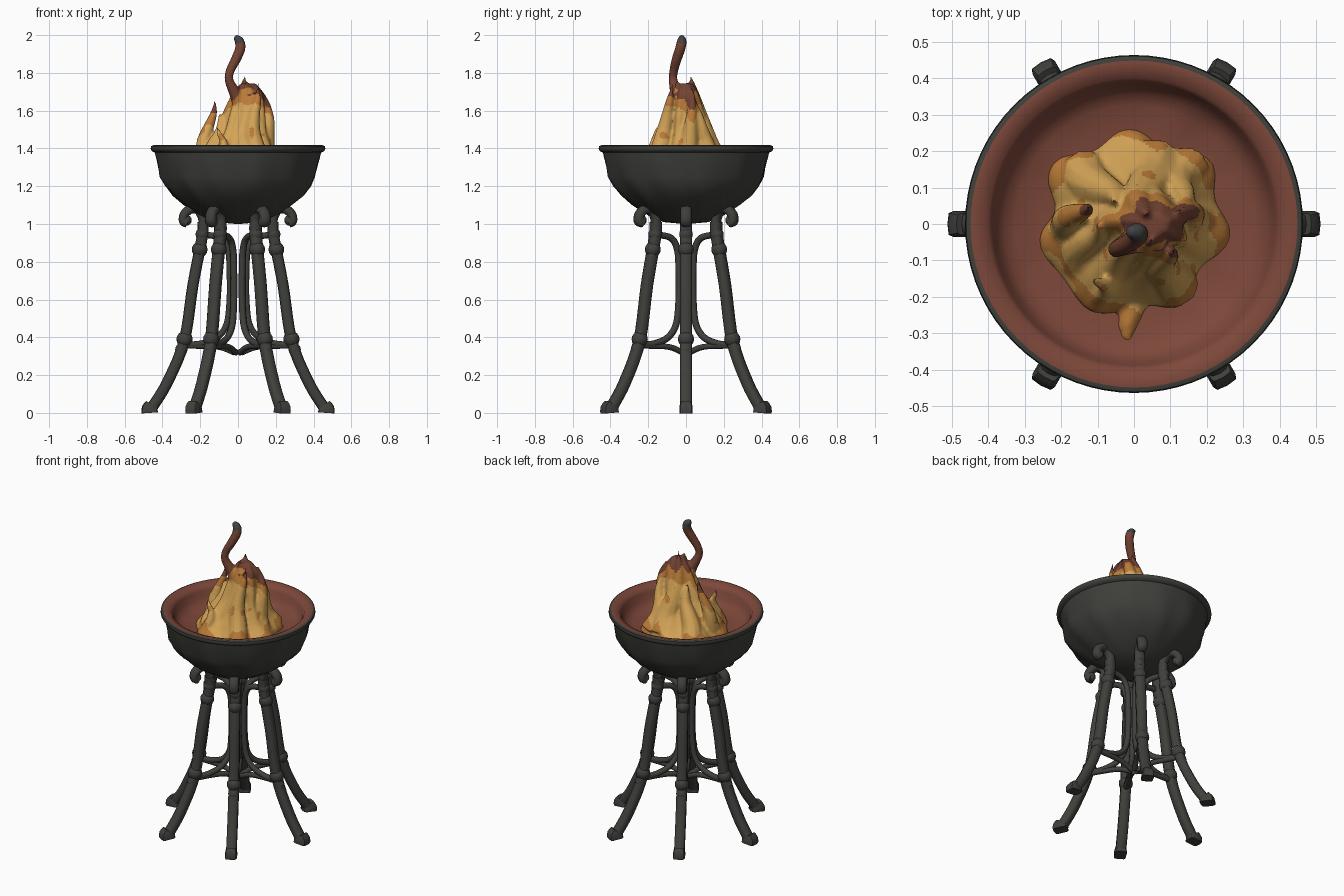
import bpy, bmesh, math
from mathutils import Vector, Matrix, noise

if "Cube" in bpy.data.objects:
    bpy.data.objects.remove(bpy.data.objects["Cube"])


def material(name, rgb):
    m = bpy.data.materials.new(name)
    m.diffuse_color = (*rgb, 1)
    m.use_nodes = True
    m.node_tree.nodes["Principled BSDF"].inputs["Base Color"].default_value = m.diffuse_color
    return m


IRON = material("dark iron", (0.05, 0.052, 0.045))
RUST = material("rust red", (0.205, 0.064, 0.042))
YELLOW = material("flame yellow", (0.66, 0.37, 0.095))
ORANGE = material("flame orange", (0.5, 0.2, 0.04))
EMBER = material("ember red", (0.17, 0.055, 0.032))
ASH = material("smoke grey", (0.055, 0.055, 0.055))


def smooth(ob, angle):
    bpy.ops.object.select_all(action='DESELECT')
    ob.select_set(True)
    bpy.context.view_layer.objects.active = ob
    bpy.ops.object.shade_smooth_by_angle(angle=math.radians(angle))


def finish(name, bm, mats, angle=50):
    bmesh.ops.recalc_face_normals(bm, faces=bm.faces)
    me = bpy.data.meshes.new(name)
    bm.to_mesh(me)
    bm.free()
    for m in mats:
        me.materials.append(m)
    ob = bpy.data.objects.new(name, me)
    bpy.context.collection.objects.link(ob)
    smooth(ob, angle)
    return ob


def spline(pts, steps):
    """Catmull-Rom through tuples of any length."""
    p = [Vector(q) for q in pts]
    p = [p[0] * 2 - p[1]] + p + [p[-1] * 2 - p[-2]]
    out = []
    for i in range(1, len(p) - 2):
        a, b, c, d = p[i - 1:i + 3]
        for s in range(steps):
            t = s / steps
            out.append(0.5 * (2 * b + (c - a) * t + (2 * a - 5 * b + 4 * c - d) * t * t
                              + (3 * b - a - 3 * c + d) * t ** 3))
    return out + [p[-2]]


def tube(bm, pts, sides=10, steps=5, power=1.0, flat=1.0):
    """Sweep along (x, y, z, half width); power < 1 squares the section."""
    q = spline(pts, steps)
    pos = [Vector(v[:3]) for v in q]
    rings = []
    for i, v in enumerate(q):
        t = (pos[min(i + 1, len(q) - 1)] - pos[max(i - 1, 0)]).normalized()
        n = Vector((0, 1, 0))
        n = (n - t * t.dot(n)).normalized()
        b = t.cross(n)
        w = max(v[3], .003)
        ring = []
        for k in range(sides):
            a = 2 * math.pi * (k + 0.5) / sides
            c, s = math.cos(a), math.sin(a)
            c = math.copysign(abs(c) ** power, c)
            s = math.copysign(abs(s) ** power, s)
            ring.append(bm.verts.new(pos[i] + n * c * w + b * s * w * flat))
        rings.append(ring)
    for r0, r1 in zip(rings, rings[1:]):
        for k in range(sides):
            j = (k + 1) % sides
            bm.faces.new((r0[k], r0[j], r1[j], r1[k]))
    bm.faces.new(rings[0][::-1])
    bm.faces.new(rings[-1])


def radial(rows, w):
    """Path in the leg's own plane from (radius, height) pairs."""
    return [(r, 0, z, w) for r, z in rows]


def ball(bm, x, z, s):
    mat = Matrix.Translation((x, 0, z)) @ Matrix.Scale(s, 4)
    bmesh.ops.create_uvsphere(bm, u_segments=12, v_segments=8, radius=1, matrix=mat)


# Legs: shaft, foot, collars, scroll hook and inner brace, repeated six times
def leg_mesh():
    bm = bmesh.new()
    tube(bm, radial([(.46, .02), (.375, .16), (.285, .38), (.238, .68), (.19, .93), (.186, 1.01)], .032),
         power=.7, flat=.92)
    # splayed foot
    tube(bm, [(.467, 0, 0, .036), (.467, 0, .022, .036), (.455, 0, .045, .03)], steps=2, power=.4, flat=1.2)
    # collars
    for r, z, s in ((.283, .39, .043), (.3, .335, .033), (.203, .865, .042), (.189, .945, .036)):
        ball(bm, r, z, s)
    # scroll hook at the top
    tube(bm, radial([(.186, .97), (.187, 1.03), (.212, 1.075), (.252, 1.078), (.284, 1.05), (.288, 1.015),
                     (.268, 1.005)], .03), power=.8, flat=.82)
    ball(bm, .274, 1.02, .029)
    # inner brace, bowed from lower collar to upper collar
    tube(bm, radial([(.28, .36), (.19, .368), (.11, .4), (.06, .47), (.044, .6), (.044, .75),
                     (.052, .86), (.09, .925), (.18, .945)], .018), sides=8)
    # lower spur
    tube(bm, radial([(.285, .355), (.11, .35), (.016, .318)], .016), sides=8)
    return bm


for i in range(6):
    bm = leg_mesh()
    bm.transform(Matrix.Rotation(i * math.pi / 3, 4, 'Z'))
    finish(f"leg_{i + 1}", bm, [IRON])

# Bowl: iron shell with hammered bulges, rust-red lining from the rim inwards
outer = [(.01, 1), (.12, 1.01), (.2, 1.045), (.285, 1.1), (.345, 1.15), (.388, 1.2), (.412, 1.25),
         (.434, 1.35), (.44, 1.378), (.455, 1.385), (.463, 1.398), (.46, 1.412), (.448, 1.417)]
inner = [(.4, 1.405), (.388, 1.385), (.378, 1.345), (.355, 1.315), (.325, 1.3), (.25, 1.288), (.01, 1.28)]
bm = bmesh.new()
N = 72
rings = []
for i, (r, z) in enumerate(outer + inner):
    ring = []
    for k in range(N):
        a = 2 * math.pi * k / N
        c, s = math.cos(a), math.sin(a)
        rr, zz = r, z
        if i < len(outer) and 1.04 < z < 1.36:
            w = math.sin(math.pi * (z - 1.04) / .32)
            rr += w * (.007 * math.sin(12 * a + 9 * z) + .012 * noise.noise((4 * c, 4 * s, z * 9)))
        elif i > len(outer) + 2:
            zz += .008 * noise.noise((r * 9 * c, r * 9 * s, 3))
        ring.append(bm.verts.new((rr * c, rr * s, zz)))
    rings.append(ring)
for i, (r0, r1) in enumerate(zip(rings, rings[1:])):
    for k in range(N):
        j = (k + 1) % N
        bm.faces.new((r0[k], r0[j], r1[j], r1[k])).material_index = int(i >= len(outer) - 1)
bm.faces.new(rings[0][::-1])
bm.faces.new(rings[-1]).material_index = 1
finish("bowl", bm, [IRON, RUST])

# Fire: a fluted core plus tapering tongues, fused by a voxel remesh
bm = bmesh.new()
core = [(1.27, .25), (1.31, .24), (1.36, .2), (1.42, .16), (1.5, .12), (1.6, .095), (1.69, .07), (1.745, .035)]
tube(bm, [(0, 0, z, r) for z, r in core], sides=64, steps=8)
for v in bm.verts:
    up = min(1, max(0, (v.co.z - 1.38) / .3))
    a = math.atan2(v.co.y, v.co.x)
    f = 1 + .09 * math.sin(7 * a + 7 * v.co.z) + .16 * noise.noise((2 * math.cos(a), 2 * math.sin(a), v.co.z * 4))
    v.co.x = .055 * up + v.co.x * f * (1 + .1 * up)
    v.co.y *= f * (1 - .1 * up)
# each tongue: base x, y, tip x, y, z, base radius
for bx, by, tx, ty, tz, r in (
        (-.19, -.02, -.135, .05, 1.67, .055), (-.14, -.1, -.1, 0, 1.6, .06), (.18, 0, .13, .04, 1.72, .065),
        (.1, -.17, .09, -.07, 1.75, .065), (.04, .16, .03, .02, 1.8, .085), (.15, .16, .12, .05, 1.66, .06),
        (-.08, -.21, -.1, -.15, 1.53, .04), (-.06, -.15, .07, -.04, 1.79, .055), (-.13, .14, -.05, .06, 1.63, .07)):
    path = []
    for s in range(6):
        t = s / 5
        sway = .018 * math.sin(2 * math.pi * t + 20 * bx)
        e = t ** .7
        path.append((bx + (tx - bx) * e + sway, by + (ty - by) * e, 1.3 + (tz - 1.3) * t, r * (1 - t) ** .75))
    tube(bm, path)
# low lick at the front of the base
tube(bm, [(0, -.22, 1.285, .035), (-.02, -.29, 1.288, .025), (-.01, -.33, 1.285, .008)])
# tall curling wisp
tube(bm, [(.03, -.03, 1.58, .045), (-.01, -.05, 1.68, .034), (-.047, -.068, 1.76, .024), (-.042, -.065, 1.81, .024),
          (-.012, -.05, 1.87, .027), (.012, -.03, 1.93, .028), (.006, -.022, 1.97, .026), (-.018, -.022, 1.992, .014)])
fire = finish("fire", bm, [YELLOW, ORANGE, EMBER, ASH])
fuse = fire.modifiers.new("fuse", 'REMESH')
fuse.mode = 'VOXEL'
fuse.voxel_size = .009
fire.modifiers.new("soften", 'SMOOTH').iterations = 2
for name in ("fuse", "soften"):
    bpy.ops.object.modifier_apply(modifier=name)
me = fire.data
if len(me.materials) == 0:
    for m in (YELLOW, ORANGE, EMBER, ASH):
        me.materials.append(m)
# colour by height, with ragged borders; orange round the base
for p in me.polygons:
    c = p.center
    n = noise.noise(c * 16)
    tip = c.z + .05 * n + .7 * max(0, abs(c.x - .02) - .07) + .3 * max(0, -c.x)
    if c.z > 1.955 + .02 * n:
        p.material_index = 3
    elif tip > 1.69:
        p.material_index = 2
    elif tip > 1.63 or math.hypot(c.x, c.y) + .05 * n > .235 or n > .42:
        p.material_index = 1
    else:
        p.material_index = 0
smooth(fire, 60)
